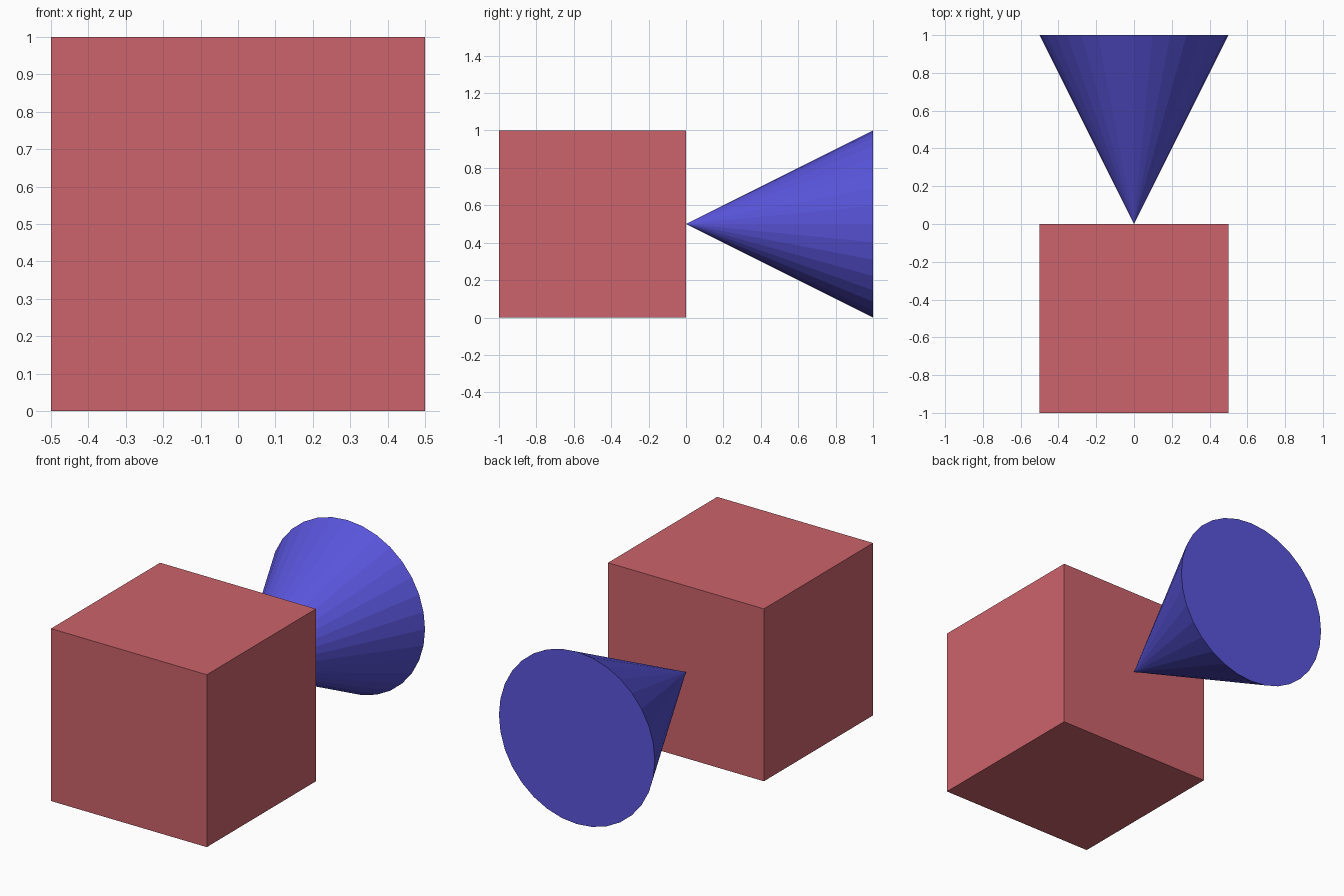
import bpy
from math import radians

if "Cube" in bpy.data.objects:
    bpy.data.objects.remove(bpy.data.objects["Cube"])


def finish(name, color):
    obj = bpy.context.object
    obj.name = name
    mat = bpy.data.materials.new(name + "_color")
    mat.diffuse_color = (*color, 1.0)
    mat.use_nodes = True
    mat.node_tree.nodes["Principled BSDF"].inputs["Base Color"].default_value = mat.diffuse_color
    obj.data.materials.append(mat)


# Front cube
bpy.ops.mesh.primitive_cube_add(size=1, location=(0, -0.5, 0.5))
finish("cube_block", (0.60, 0.125, 0.147))

# Cone lying on its side, tip touching the centre of the cube's back face
bpy.ops.mesh.primitive_cone_add(vertices=32, radius1=0.5, radius2=0, depth=1,
                                location=(0, 0.5, 0.5),
                                rotation=(radians(90), 0, 0))
finish("cone", (0.10, 0.09, 0.71))
